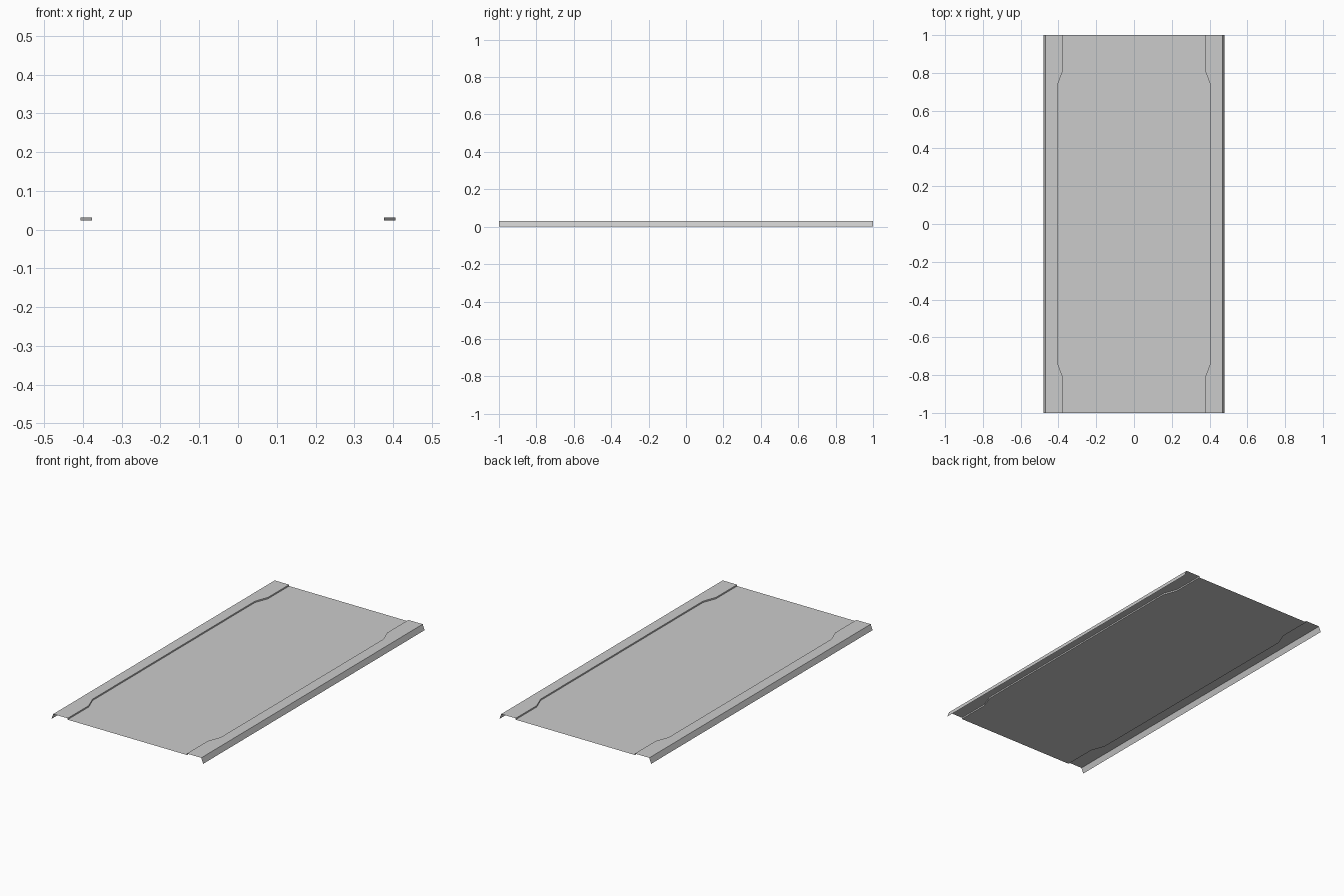
import bpy, bmesh

if "Cube" in bpy.data.objects:
    bpy.data.objects.remove(bpy.data.objects["Cube"])

TOP, DECK = 0.031, 0.023           # raised rim height, recessed deck height
WIDE, NARROW = 0.406, 0.377        # deck half-width: middle, ends
STATIONS = [(-1, NARROW), (-0.81, NARROW), (-0.733, WIDE),
            (0.733, WIDE), (0.81, NARROW), (1, NARROW)]


def sheet(name, section):
    """Loft an open strip through the stations; section(w) gives (x, z) points."""
    bm = bmesh.new()
    rows = [[bm.verts.new((x, y, z)) for x, z in section(w)] for y, w in STATIONS]
    for a, b in zip(rows, rows[1:]):
        for i in range(len(a) - 1):
            bm.faces.new((a[i], a[i + 1], b[i + 1], b[i]))
    mesh = bpy.data.meshes.new(name)
    bm.to_mesh(mesh)
    bm.free()
    obj = bpy.data.objects.new(name, mesh)
    bpy.context.collection.objects.link(obj)
    return obj


# Recessed flat deck
sheet("deck_panel", lambda w: [(-w, DECK), (w, DECK)])

# Raised rim on each side: step up, flat strip, turned-down outer lip
rim = sheet("side_rims", lambda w: [(w, DECK), (w, TOP), (0.468, TOP), (0.48, 0)])
rim.modifiers.new("mirror", 'MIRROR').use_axis[0] = True
